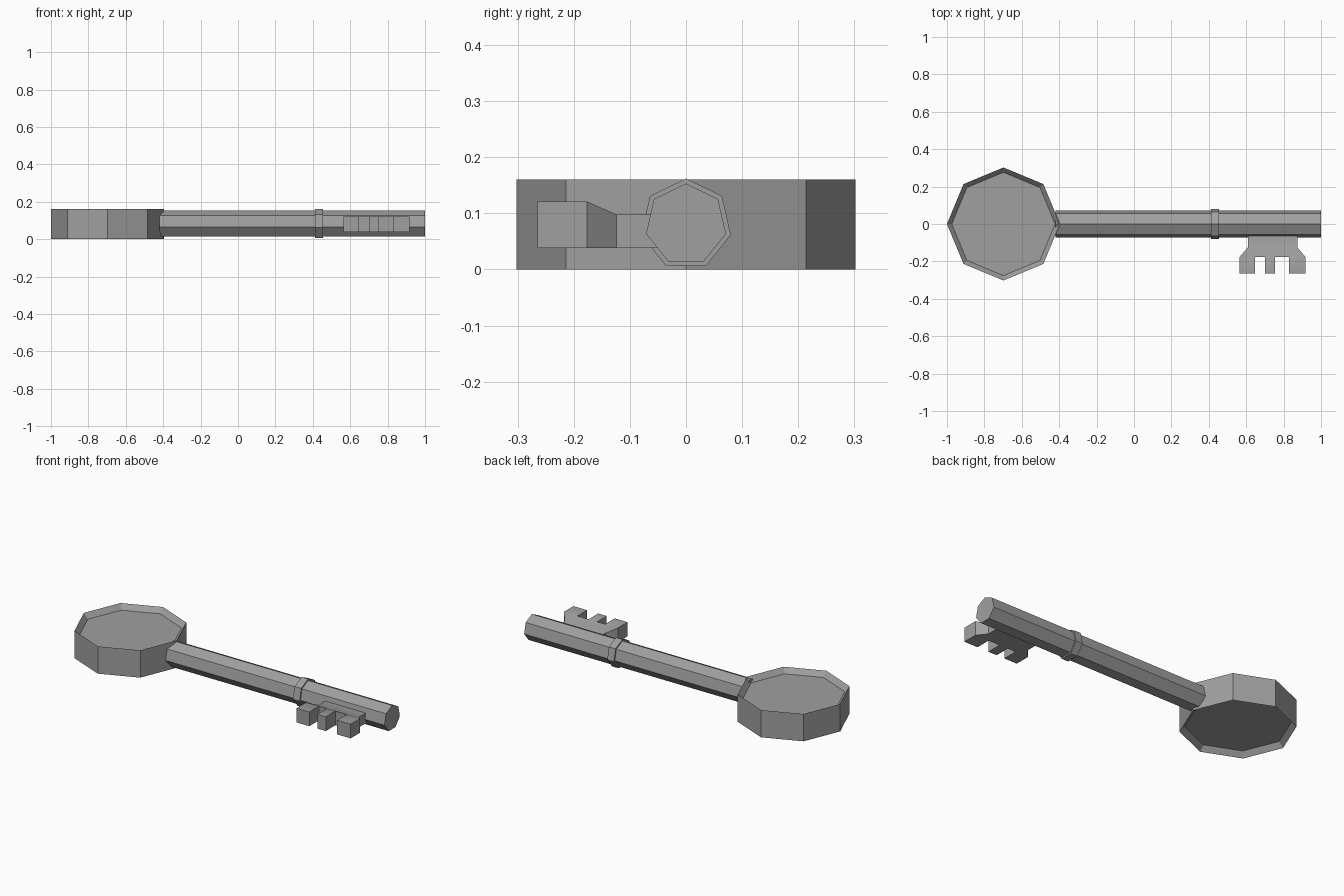
import bpy
import bmesh
from math import pi
from mathutils import Matrix, Vector

default = bpy.data.objects.get("Cube")
if default:
    bpy.data.objects.remove(default, do_unlink=True)

# Single plain metal colour
metal = bpy.data.materials.new("grey_metal")
metal.use_nodes = True
colour = (0.35, 0.35, 0.35, 1)
metal.diffuse_color = colour
metal.node_tree.nodes["Principled BSDF"].inputs["Base Color"].default_value = colour


def finish(bm, name):
    bmesh.ops.recalc_face_normals(bm, faces=bm.faces)
    mesh = bpy.data.meshes.new(name)
    bm.to_mesh(mesh)
    bm.free()
    mesh.materials.append(metal)
    obj = bpy.data.objects.new(name, mesh)
    bpy.context.collection.objects.link(obj)
    return obj


def prism(bm, sides, radius, depth, matrix):
    bmesh.ops.create_cone(bm, cap_ends=True, segments=sides, radius1=radius,
                          radius2=radius, depth=depth, matrix=matrix)


def rod(name, x0, x1, radius):
    """Seven-sided rod along x with one corner pointing up."""
    bm = bmesh.new()
    # create_cone puts its first corner on +y, which this turns to +z
    turn = Matrix(((0, 0, 1), (1, 0, 0), (0, 1, 0))).to_4x4()
    prism(bm, 7, radius, x1 - x0, Matrix.Translation(((x0 + x1) / 2, 0, 0.08)) @ turn)
    return finish(bm, name)


# Handle: octagonal disc with a shallow recess on both faces
bm = bmesh.new()
prism(bm, 8, 0.302, 0.16, Matrix.Translation((-0.698, 0, 0.08)))
bm.normal_update()
for cap in [f for f in bm.faces if abs(f.normal.z) > 0.9]:
    direction = cap.normal.copy()
    bmesh.ops.inset_region(bm, faces=[cap], thickness=0.026)
    bmesh.ops.translate(bm, verts=cap.verts, vec=direction * -0.03)
finish(bm, "handle")

# Shaft and collar
rod("shaft", -0.42, 1.0, 0.073)
rod("collar", 0.412, 0.455, 0.082)

# Bit: toothed outline, thicker at the teeth than at the neck
shoulder, neck = -0.176, -0.124
tip = -0.265
outline = [(0.61, -0.05), (0.61, neck), (0.565, shoulder), (0.565, tip),
           (0.648, tip), (0.648, shoulder), (0.7, shoulder), (0.7, tip),
           (0.755, tip), (0.755, shoulder), (0.828, shoulder), (0.828, tip),
           (0.916, tip), (0.916, shoulder), (0.873, neck), (0.873, -0.05)]
bm = bmesh.new()
face = bm.faces.new([bm.verts.new((x, y, 0.038)) for x, y in outline])
# Split the outline into neck, sloping shoulder and teeth
teeth_spans = ((2, 5), (6, 9), (10, 13))
for a, b in teeth_spans + ((1, 14),):
    bm.verts.ensure_lookup_table()
    va, vb = bm.verts[a], bm.verts[b]
    bmesh.ops.connect_verts(bm, verts=[va, vb])
extruded = bmesh.ops.extrude_face_region(bm, geom=bm.faces[:], use_keep_orig=True)
for v in extruded["geom"]:
    if isinstance(v, bmesh.types.BMVert):
        v.co.z = 0.098 if v.co.y > neck - 0.01 else 0.121
# Drop walls buried between sections
buried = [f for f in bm.faces if all(len(e.link_faces) > 2 for e in f.edges)]
bmesh.ops.delete(bm, geom=buried, context="FACES_ONLY")
bit = finish(bm, "bit")

bpy.ops.object.select_all(action="DESELECT")
bit.select_set(True)
bpy.context.view_layer.objects.active = bit
bpy.ops.object.shade_smooth_by_angle(angle=pi / 6)
